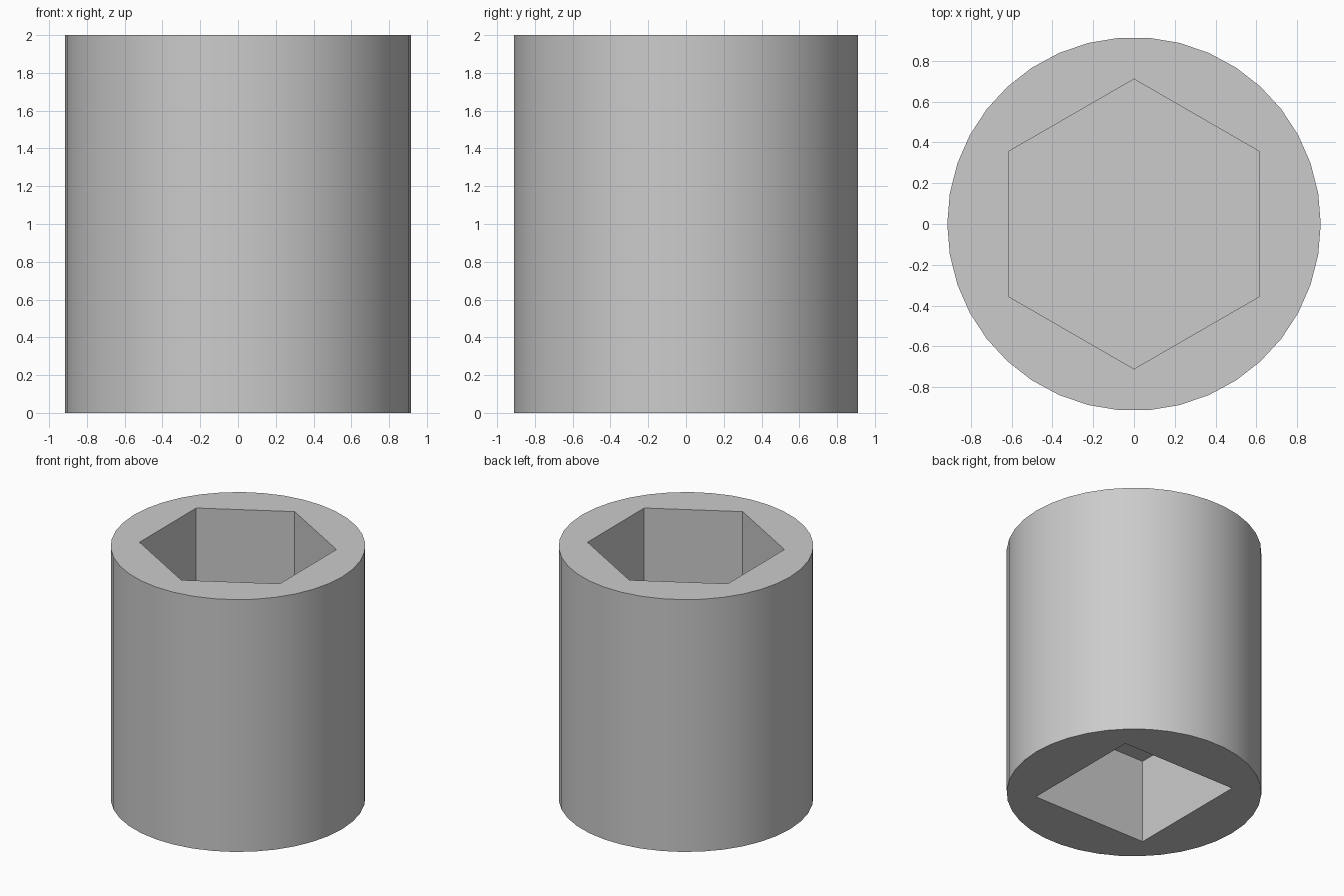
import bpy
import bmesh
import math

HEIGHT = 2.0
RADIUS = 0.915
HEX_RADIUS = 0.71
HEX_FLOOR = 1.0
SQUARE_RADIUS = 0.5 * math.sqrt(2)
SQUARE_TOP = 0.665

if "Cube" in bpy.data.objects:
    bpy.data.objects.remove(bpy.data.objects["Cube"], do_unlink=True)

steel = bpy.data.materials.new("grey_steel")
steel.use_nodes = True
steel.diffuse_color = (0.6, 0.6, 0.6, 1)
steel.node_tree.nodes["Principled BSDF"].inputs["Base Color"].default_value = (0.6, 0.6, 0.6, 1)


def prism(name, sides, radius, start, bottom, top):
    """Upright prism with its first corner at the start angle in degrees."""
    bm = bmesh.new()
    angles = [math.radians(start) + math.tau * i / sides for i in range(sides)]
    base = bm.faces.new([bm.verts.new((radius * math.cos(a), radius * math.sin(a), bottom))
                         for a in angles])
    wall = bmesh.ops.extrude_face_region(bm, geom=[base], use_keep_orig=True)
    moved = [v for v in wall["geom"] if isinstance(v, bmesh.types.BMVert)]
    bmesh.ops.translate(bm, verts=moved, vec=(0, 0, top - bottom))
    bmesh.ops.recalc_face_normals(bm, faces=bm.faces)
    mesh = bpy.data.meshes.new(name)
    bm.to_mesh(mesh)
    bm.free()
    mesh.materials.append(steel)
    obj = bpy.data.objects.new(name, mesh)
    bpy.context.collection.objects.link(obj)
    return obj


def cut(body, cutter):
    """Subtract the cutter from the body, then discard it."""
    cutter.hide_render = True
    mod = body.modifiers.new(cutter.name, "BOOLEAN")
    mod.operation = "DIFFERENCE"
    mod.solver = "EXACT"
    mod.object = cutter
    bpy.ops.object.select_all(action="DESELECT")
    bpy.context.view_layer.objects.active = body
    body.select_set(True)
    bpy.ops.object.modifier_apply(modifier=mod.name)
    bpy.data.objects.remove(cutter, do_unlink=True)


# Round body
body = prism("socket_body", 38, RADIUS, 0, 0, HEIGHT)

# Blind hexagonal recess in the top, square drive recess in the base
cut(body, prism("hex_recess", 6, HEX_RADIUS, 30, HEX_FLOOR, HEIGHT + 0.2))
cut(body, prism("square_recess", 4, SQUARE_RADIUS, 45, -0.2, SQUARE_TOP))

# Smooth round side, crisp rims and recesses
bpy.ops.object.shade_smooth_by_angle(angle=math.radians(30))
